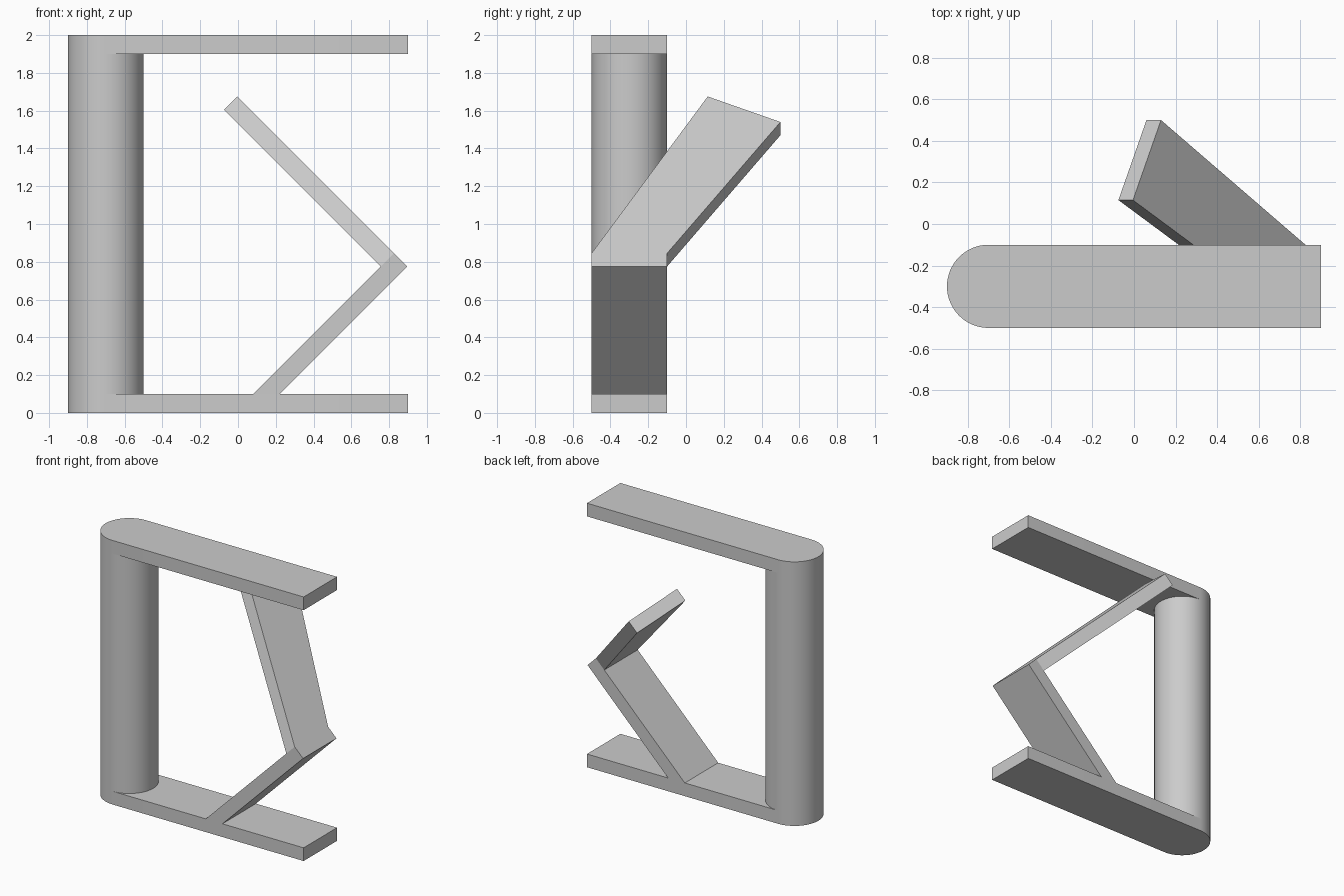
import bpy
import bmesh
from math import pi, sin, cos, radians
from mathutils import Vector

cube = bpy.data.objects.get("Cube")
if cube:
    bpy.data.objects.remove(cube, do_unlink=True)

grey = bpy.data.materials.new("plain grey")
grey.use_nodes = True
colour = (0.6, 0.6, 0.6, 1)
grey.diffuse_color = colour
grey.node_tree.nodes["Principled BSDF"].inputs["Base Color"].default_value = colour

FRONT, BACK = -0.5, -0.1      # depth range of the frame
RIGHT, END = -0.7, 0.9        # column axis and free end of the bars
RADIUS, THICK, HEIGHT = 0.2, 0.1, 2.0
MID = (FRONT + BACK) / 2


def loft(name, ring_a, ring_b):
    """Closed solid between two matching outlines."""
    bm = bmesh.new()
    a = [bm.verts.new(p) for p in ring_a]
    b = [bm.verts.new(p) for p in ring_b]
    bm.faces.new(a)
    bm.faces.new(b)
    for i in range(len(a)):
        j = (i + 1) % len(a)
        bm.faces.new((a[i], a[j], b[j], b[i]))
    bmesh.ops.recalc_face_normals(bm, faces=bm.faces)
    mesh = bpy.data.meshes.new(name)
    bm.to_mesh(mesh)
    bm.free()
    mesh.materials.append(grey)
    obj = bpy.data.objects.new(name, mesh)
    bpy.context.collection.objects.link(obj)
    bpy.ops.object.select_all(action="DESELECT")
    obj.select_set(True)
    bpy.context.view_layer.objects.active = obj
    bpy.ops.object.shade_smooth_by_angle(angle=radians(30))
    return obj


def arc(start, sweep, steps):
    return [(RIGHT + RADIUS * cos(start + sweep * i / steps),
             MID + RADIUS * sin(start + sweep * i / steps)) for i in range(steps + 1)]


def upright(name, outline, low, high):
    return loft(name, [(x, y, low) for x, y in outline],
                [(x, y, high) for x, y in outline])


# Round column between two bars, each rounded at the column end
upright("column", arc(0, 2 * pi, 64)[:-1], THICK, HEIGHT - THICK)
bar = arc(pi / 2, pi, 32) + [(END, FRONT), (END, BACK)]
upright("bottom_bar", bar, 0, THICK)
upright("top_bar", bar, HEIGHT - THICK, HEIGHT)

# Lower strut leaning outwards, squared off at its upper end
side = [(0.08, 0.1), (0.22, 0.1), (0.895, 0.775), (0.825, 0.845)]
loft("lower_strut", [(x, FRONT, z) for x, z in side], [(x, BACK, z) for x, z in side])

# Upper strut leaning back inwards and swinging towards the rear
outer = [Vector(p) for p in ((0.825, FRONT, 0.845), (0.825, BACK, 0.845),
                             (0.13, 0.5, 1.54), (-0.005, 0.115, 1.675))]
inset = Vector((-0.07, 0, -0.07))
loft("upper_strut", outer, [p + inset for p in outer])
